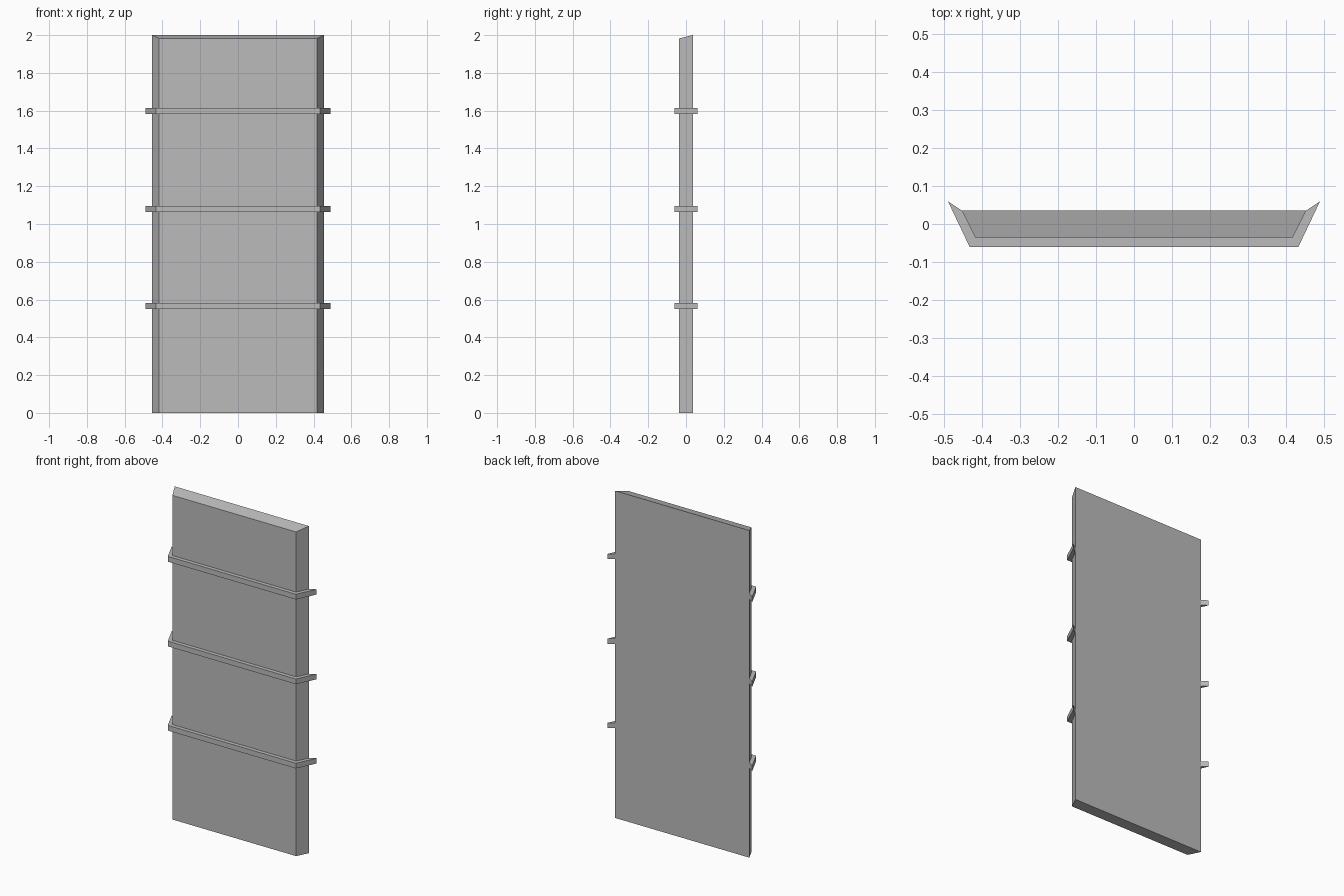
import bpy
import bmesh

cube = bpy.data.objects.get("Cube")
if cube:
    bpy.data.objects.remove(cube, do_unlink=True)

grey = bpy.data.materials.new("plain grey")
grey.use_nodes = True
colour = (0.5, 0.5, 0.5, 1)
grey.diffuse_color = colour
grey.node_tree.nodes["Principled BSDF"].inputs["Base Color"].default_value = colour


def mirrored(half):
    """Close a right-hand half outline by mirroring it across x."""
    return half + [(-x, y) for x, y in reversed(half)]


def prism(name, outline, bottom, top):
    """Extrude a plan outline between two heights and return the object."""
    bm = bmesh.new()
    base = bm.faces.new([bm.verts.new((x, y, bottom)) for x, y in outline])
    new = bmesh.ops.extrude_face_region(bm, geom=[base])["geom"]
    for v in new:
        if isinstance(v, bmesh.types.BMVert):
            v.co.z = top
    bmesh.ops.recalc_face_normals(bm, faces=bm.faces)
    mesh = bpy.data.meshes.new(name)
    bm.to_mesh(mesh)
    bm.free()
    mesh.materials.append(grey)
    obj = bpy.data.objects.new(name, mesh)
    bpy.context.collection.objects.link(obj)
    return obj


# Panel: wider at the back, with its top edge sloping down to the front
FRONT, BACK = -0.036, 0.036
panel = prism("panel", mirrored([(0.418, FRONT), (0.454, BACK)]), 0, 2)
for v in panel.data.vertices:
    if v.co.z > 1 and v.co.y < 0:
        v.co.z = 1.982

# Straps: bands across the front, with angled ends hugging the sides
strap_half = [(0.433, -0.06), (0.49, 0.06), (0.454, BACK), (0.418, FRONT)]
for name, height in (("lower", 0.565), ("middle", 1.08), ("upper", 1.598)):
    prism(name + "_strap", mirrored(strap_half), height - 0.016, height + 0.016)
